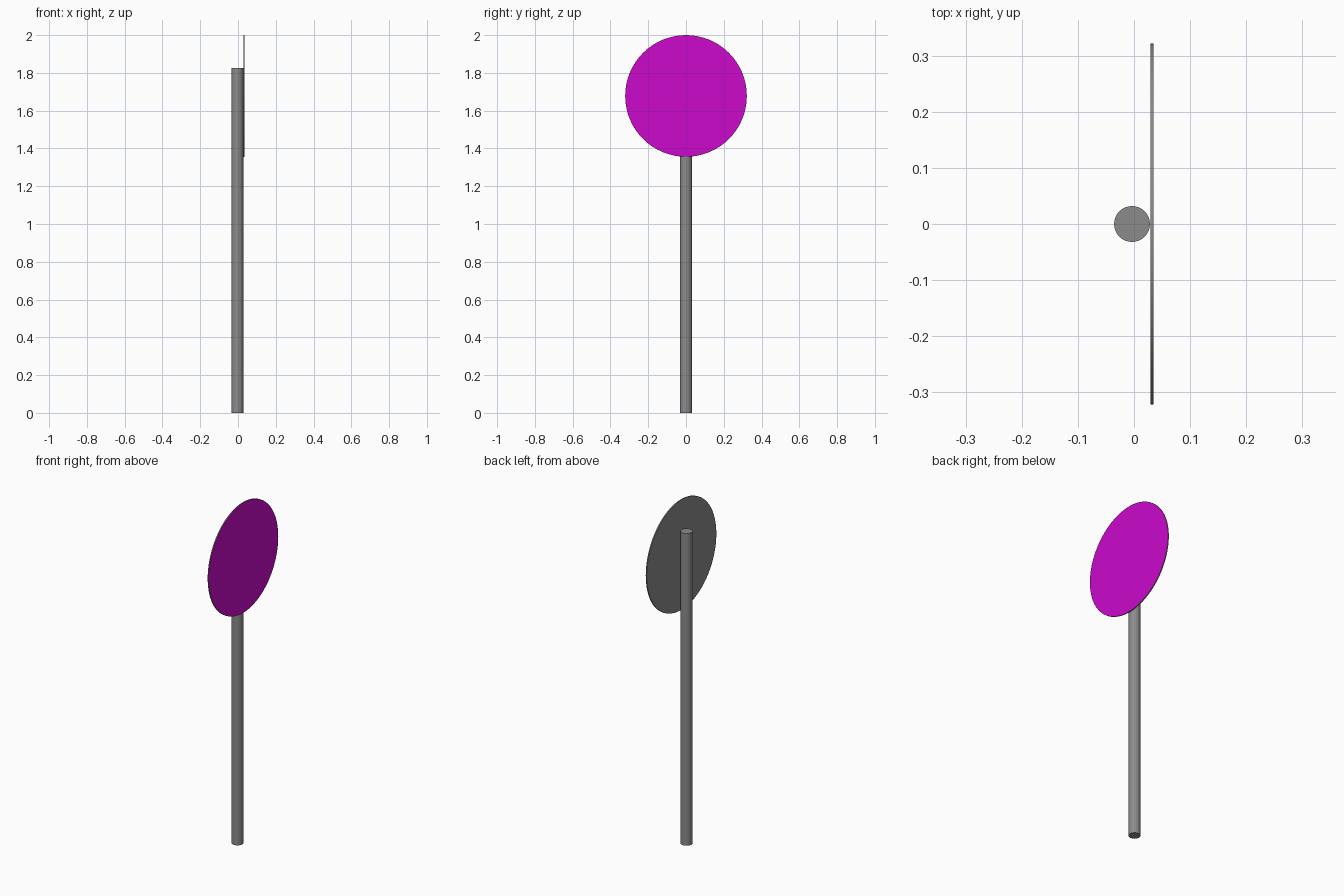
import bpy
import math

cube = bpy.data.objects.get("Cube")
if cube:
    bpy.data.objects.remove(cube, do_unlink=True)


def make_material(name, colour):
    mat = bpy.data.materials.new(name)
    mat.use_nodes = True
    mat.diffuse_color = colour
    mat.node_tree.nodes["Principled BSDF"].inputs["Base Color"].default_value = colour
    return mat


def cylinder(name, radius, depth, location, sides, materials, rotation=(0, 0, 0)):
    bpy.ops.mesh.primitive_cylinder_add(
        vertices=sides, radius=radius, depth=depth, location=location, rotation=rotation)
    obj = bpy.context.object
    obj.name = name
    bpy.ops.object.transform_apply(location=False, rotation=True, scale=True)
    for mat in materials:
        obj.data.materials.append(mat)
    bpy.ops.object.shade_smooth_by_angle(angle=math.radians(30))
    return obj


grey = make_material("metal grey", (0.26, 0.26, 0.26, 1))
magenta = make_material("sign magenta", (0.6, 0.003, 0.6, 1))

# Upright pole
pole_height = 1.825
cylinder("pole", 0.032, pole_height, (-0.0035, 0, pole_height / 2), 32, [grey])

# Round sign plate on the side of the pole, with only its outer face painted
disc_radius = 0.322
disc = cylinder("sign_disc", disc_radius, 0.006, (0.032, 0, 2 - disc_radius), 64,
                [grey, magenta], (0, math.pi / 2, 0))
for face in disc.data.polygons:
    face.material_index = 1 if face.normal.x > 0.9 else 0
